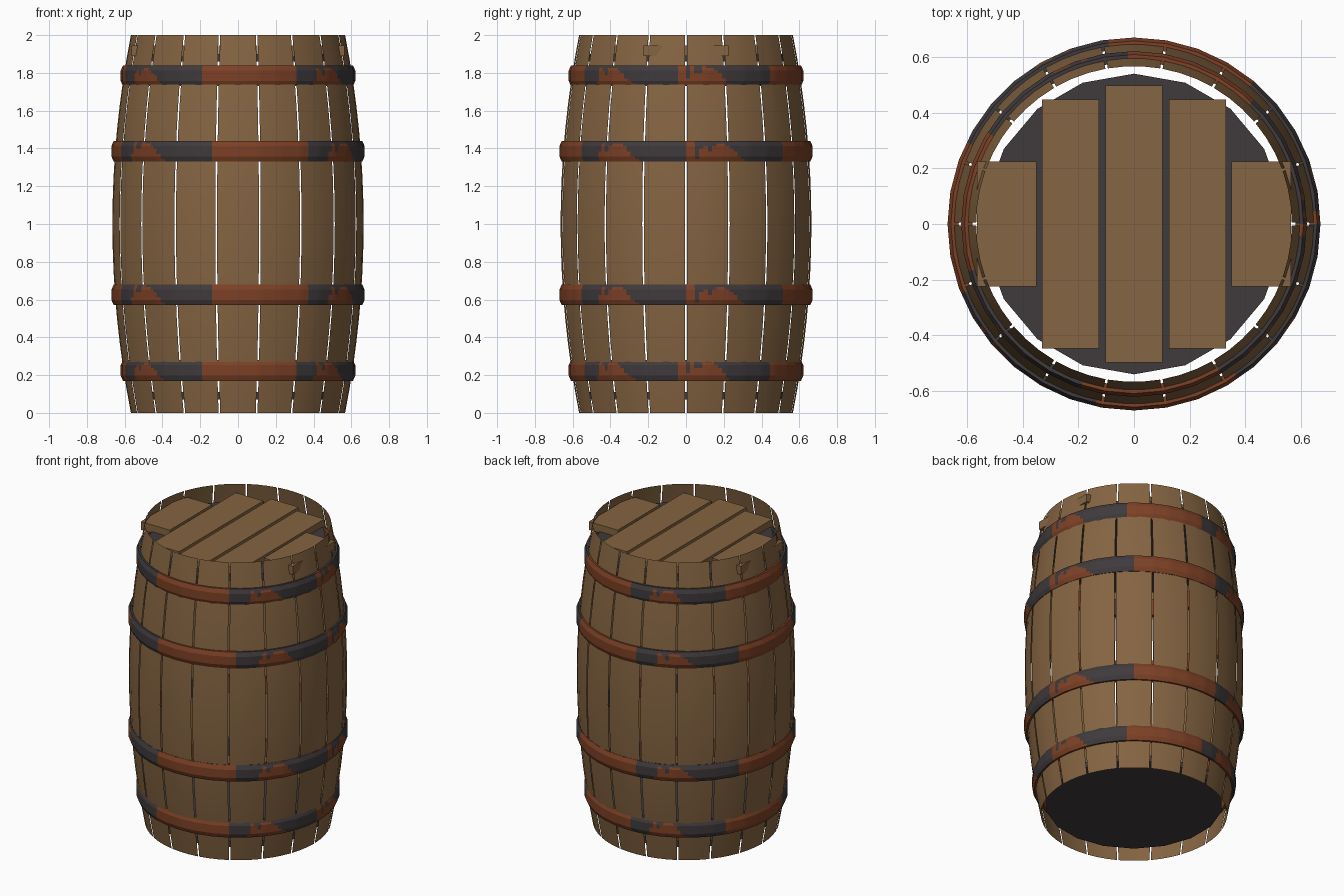
import bpy, bmesh, math

if "Cube" in bpy.data.objects:
    bpy.data.objects.remove(bpy.data.objects["Cube"])

def material(name, color):
    m = bpy.data.materials.new(name)
    m.diffuse_color = (*color, 1)
    m.use_nodes = True
    m.node_tree.nodes["Principled BSDF"].inputs["Base Color"].default_value = m.diffuse_color
    return m

WOOD = material("oak_wood", (0.235, 0.128, 0.054))
IRON = material("dark_iron", (0.050, 0.042, 0.045))
RUST = material("rust", (0.205, 0.052, 0.019))

def finish(name, bm, mats, smooth=None):
    me = bpy.data.meshes.new(name)
    bm.to_mesh(me)
    bm.free()
    ob = bpy.data.objects.new(name, me)
    for m in mats:
        me.materials.append(m)
    bpy.context.collection.objects.link(ob)
    if smooth:
        bpy.ops.object.select_all(action='DESELECT')
        ob.select_set(True)
        bpy.context.view_layer.objects.active = ob
        bpy.ops.object.shade_smooth_by_angle(angle=math.radians(smooth))
    return ob

def bulge(z):
    return 0.665 - 0.098 * (z - 1) ** 2

# Staves: 18 thin curved boards with narrow gaps
STAVES, ROWS, COLS = 18, 16, 3
bm = bmesh.new()
for s in range(STAVES):
    grid = []
    for i in range(ROWS + 1):
        z = 2 * i / ROWS
        r = bulge(z)
        half = math.pi / STAVES - 0.0045 / r
        mid = (s + 0.5) * 2 * math.pi / STAVES
        row = []
        for j in range(COLS + 1):
            a = mid - half + 2 * half * j / COLS
            row.append(bm.verts.new((r * math.cos(a), r * math.sin(a), z)))
        grid.append(row)
    for i in range(ROWS):
        for j in range(COLS):
            bm.faces.new((grid[i][j], grid[i][j + 1], grid[i + 1][j + 1], grid[i + 1][j]))
finish("staves", bm, [WOOD], 30)

# Rust patches: repeating height of rust along the hoop, in degrees
JAGS = [(0, 0.15), (3, 0.95), (6, 0.45), (9, 0.95), (13, 0.85), (17, 0.6), (20, 0.25), (24, 0)]

def rusty(q, t):
    if q > 24:
        return 45 < q < 93
    for (q0, h0), (q1, h1) in zip(JAGS, JAGS[1:]):
        if q0 <= q <= q1:
            return t < h0 + (h1 - h0) * (q - q0) / (q1 - q0)
    return False

# Iron hoops: faceted bands, finely divided so that rust follows the rule
SIDES, SUB, BANDS = 36, 5, 8
def hoop(name, zc, r, shift):
    bm = bmesh.new()
    prof = []
    for k in range(BANDS + 1):
        t = k / BANDS
        prof.append((r - 0.012 * max(0, abs(2 * t - 1) - 0.5) * 2, zc - 0.055 + 0.11 * t))
    prof += [(r - 0.04, zc + 0.055), (r - 0.04, zc - 0.055)]
    n = SIDES * SUB
    step = 2 * math.pi / SIDES
    rings = []
    for i in range(n):
        a = i * 2 * math.pi / n
        local = (i % SUB) / SUB * step - step / 2
        f = math.cos(step / 2) / math.cos(local)
        rings.append([bm.verts.new((p * f * math.cos(a), p * f * math.sin(a), z)) for p, z in prof])
    m = len(prof)
    for i in range(n):
        q = ((i + 0.5) * 360 / n - shift) % 360 % 103.5
        A, B = rings[i], rings[(i + 1) % n]
        for k in range(m):
            l = (k + 1) % m
            face = bm.faces.new((A[k], B[k], B[l], A[l]))
            t = (k + 0.5) / BANDS if k < BANDS else (1 if k == BANDS else 0)
            face.material_index = int(rusty(q, t))
    finish(name, bm, [IRON, RUST], 20)

for name, z, r, shift in (("bottom_hoop", 0.225, 0.621, 0), ("lower_hoop", 0.625, 0.67, 5),
                          ("upper_hoop", 1.385, 0.67, 5), ("top_hoop", 1.785, 0.621, 0)):
    hoop(name, z, r, shift)

# Dark heads closing both ends
def head(name, z0, z1):
    bm = bmesh.new()
    rings = [[bm.verts.new((0.54 * math.cos(math.radians(10 + 20 * i)),
                            0.54 * math.sin(math.radians(10 + 20 * i)), z))
              for i in range(18)] for z in (z0, z1)]
    lo, hi = rings
    bm.faces.new(lo[::-1])
    bm.faces.new(hi)
    for i in range(18):
        j = (i + 1) % 18
        bm.faces.new((lo[i], lo[j], hi[j], hi[i]))
    finish(name, bm, [IRON])

head("bottom_head", 0.07, 0.11)
head("top_head", 1.86, 1.90)

# Lid planks
for i, (x, w, ly) in enumerate(((-0.457, 0.215, 0.45), (-0.2275, 0.205, 0.895), (0, 0.205, 0.995),
                                (0.2275, 0.205, 0.895), (0.457, 0.215, 0.45))):
    bm = bmesh.new()
    bmesh.ops.create_cube(bm, size=1)
    for v in bm.verts:
        v.co = (x + v.co.x * w, v.co.y * ly, 1.918 + v.co.z * 0.055)
    finish("lid_plank_%d" % (i + 1), bm, [WOOD])
